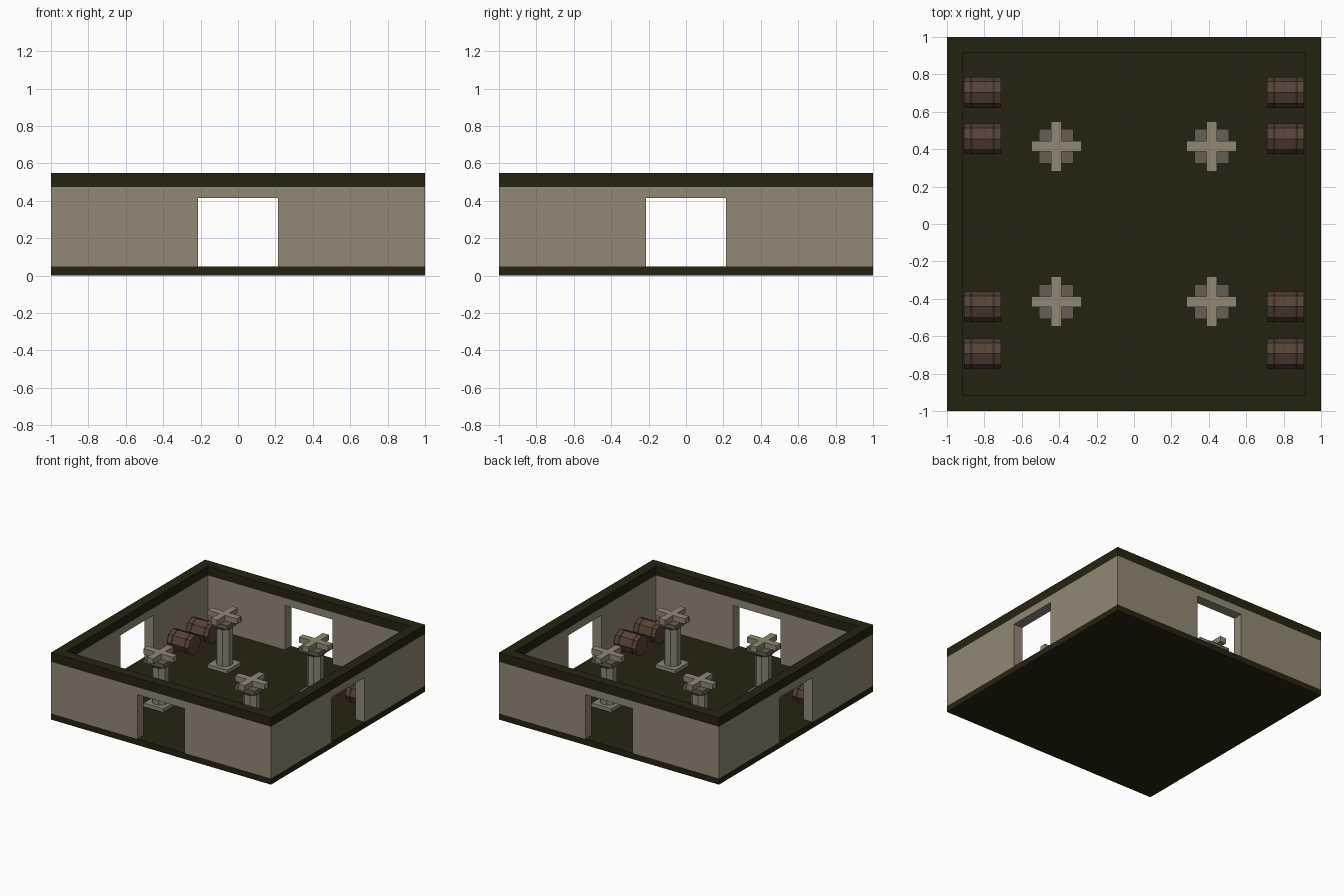
import bpy, bmesh, math
from mathutils import Matrix

if "Cube" in bpy.data.objects:
    bpy.data.objects.remove(bpy.data.objects["Cube"])


def material(name, rgb):
    lin = [((c / 255 + 0.055) / 1.055) ** 2.4 if c > 10 else c / 255 / 12.92 for c in rgb]
    m = bpy.data.materials.new(name)
    m.diffuse_color = (*lin, 1)
    m.use_nodes = True
    m.node_tree.nodes["Principled BSDF"].inputs["Base Color"].default_value = m.diffuse_color
    return m


DARK = material("dark_olive", (37, 35, 16))
STONE = material("stone", (145, 137, 117))
GREY = material("grey_stone", (100, 96, 84))
WOOD = material("brown_wood", (86, 66, 53))
IRON = material("dark_band", (58, 45, 38))


def finish(bm, name, mat):
    bmesh.ops.recalc_face_normals(bm, faces=bm.faces)
    me = bpy.data.meshes.new(name)
    bm.to_mesh(me)
    bm.free()
    ob = bpy.data.objects.new(name, me)
    bpy.context.collection.objects.link(ob)
    me.materials.append(mat)
    return ob


def box(name, x0, x1, y0, y1, z0, z1, mat):
    bm = bmesh.new()
    m = Matrix.Translation(((x0 + x1) / 2, (y0 + y1) / 2, (z0 + z1) / 2))
    m = m @ Matrix.Diagonal((x1 - x0, y1 - y0, z1 - z0, 1))
    bmesh.ops.create_cube(bm, size=1, matrix=m)
    return finish(bm, name, mat)


def block(name, x, y, wx, wy, z0, z1, mat):
    return box(name, x - wx / 2, x + wx / 2, y - wy / 2, y + wy / 2, z0, z1, mat)


def prism(name, sides, r0, r1, depth, matrix, mat):
    bm = bmesh.new()
    bmesh.ops.create_cone(bm, cap_ends=True, segments=sides, radius1=r0, radius2=r1,
                          depth=depth, matrix=matrix)
    return finish(bm, name, mat)


def frame(name, z0, z1, mat):
    """Square ring following the room outline."""
    bm = bmesh.new()
    rings = [[bm.verts.new((sx * h, sy * h, z)) for sx, sy in ((-1, -1), (1, -1), (1, 1), (-1, 1))]
             for h, z in ((1, z0), (1, z1), (T, z1), (T, z0))]
    for a, b in zip(rings, rings[1:] + rings[:1]):
        for i in range(4):
            j = (i + 1) % 4
            bm.faces.new((a[i], a[j], b[j], b[i]))
    return finish(bm, name, mat)


T = 0.917            # inner wall face
FLOOR, WALL, TOP = 0.05, 0.475, 0.55
DOOR, LINTEL = 0.215, 0.415

# floor slab, walls and dark top trim
box("floor", -1, 1, -1, 1, 0, FLOOR, DARK)
walls = frame("walls", FLOOR, WALL, STONE)
frame("top_trim", WALL, TOP, DARK)

# doorways cut through all four walls
for name, wx, wy in (("door_cutter_x", 3, 2 * DOOR), ("door_cutter_y", 2 * DOOR, 3)):
    cutter = block(name, 0, 0, wx, wy, -0.1, LINTEL, STONE)
    cutter.hide_render = True
    cutter.hide_viewport = True
    mod = walls.modifiers.new(name, 'BOOLEAN')
    mod.operation = 'DIFFERENCE'
    mod.solver = 'EXACT'
    mod.object = cutter

# columns: square base, octagonal shaft, flared capital, crossed beams
for x in (-0.415, 0.415):
    for y in (-0.415, 0.415):
        at = lambda z: Matrix.Translation((x, y, z)) @ Matrix.Rotation(math.pi / 8, 4, 'Z')
        block("column_base", x, y, 0.18, 0.18, FLOOR, 0.08, STONE)
        prism("column_shaft", 8, 0.065, 0.065, 0.33, at(0.235), STONE)
        prism("column_flare", 8, 0.065, 0.09, 0.035, at(0.395), GREY)
        block("column_capital", x, y, 0.185, 0.185, 0.41, 0.445, GREY)
        block("cross_beam_x", x, y, 0.268, 0.055, 0.445, 0.49, STONE)
        block("cross_beam_y", x, y, 0.055, 0.268, 0.445, 0.49, STONE)

# barrels lying along the side walls, with two thin bands each
R = 0.082
for x in (-0.81, 0.81):
    for y in (0.703, 0.455, -0.442, -0.693):
        lie = lambda dx: Matrix.Translation((x + dx, y, FLOOR + R + 0.002)) @ Matrix.Rotation(math.pi / 2, 4, 'Y')
        prism("barrel", 8, R, R, 0.196, lie(0), WOOD)
        for dx in (-0.06, 0.06):
            prism("barrel_band", 8, R + 0.002, R + 0.002, 0.012, lie(dx), IRON)
